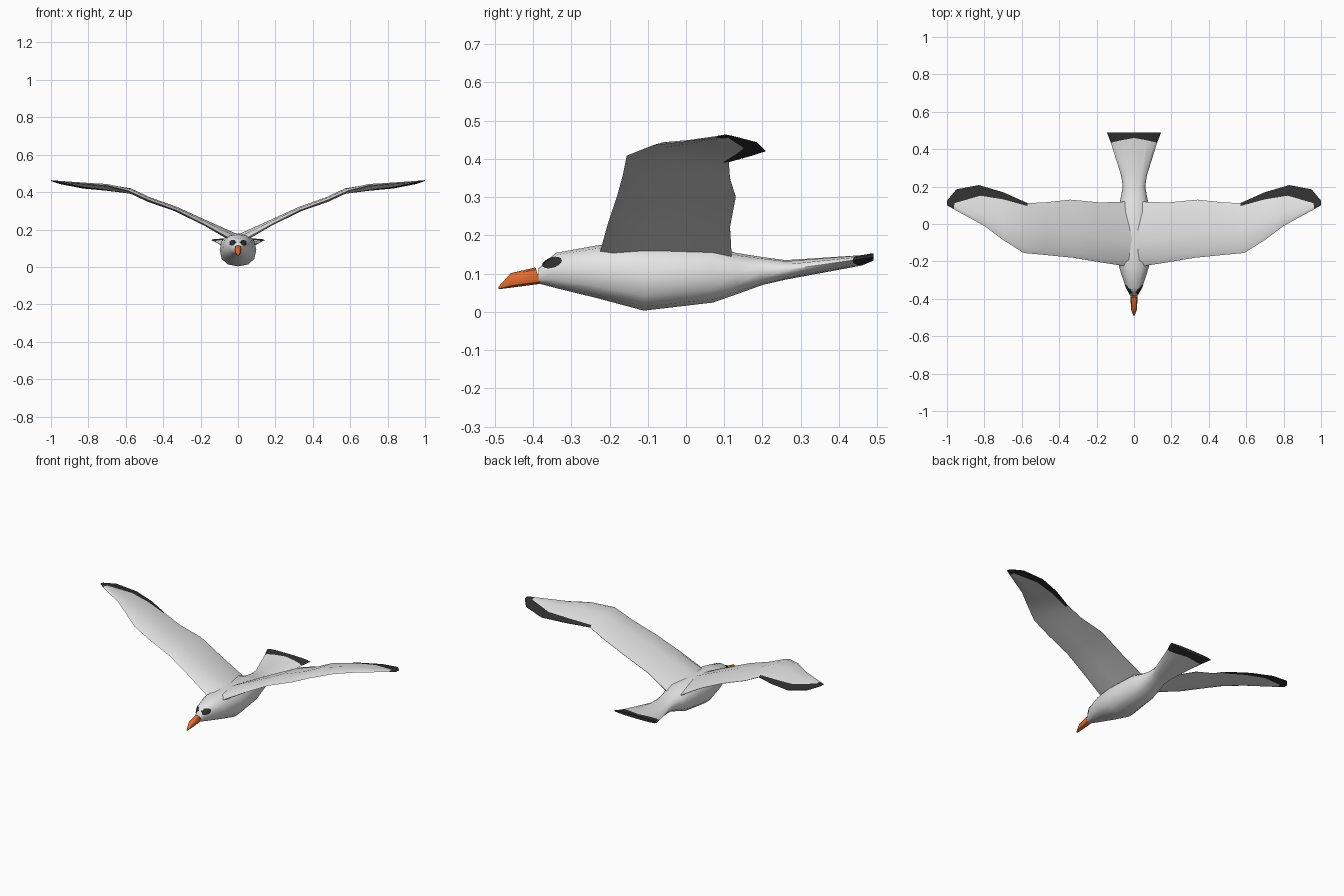
import bpy, bmesh, math
from mathutils import Vector
from mathutils.bvhtree import BVHTree

if "Cube" in bpy.data.objects:
    bpy.data.objects.remove(bpy.data.objects["Cube"])


def material(name, rgb):
    m = bpy.data.materials.new(name)
    m.diffuse_color = (*rgb, 1)
    m.use_nodes = True
    m.node_tree.nodes["Principled BSDF"].inputs["Base Color"].default_value = m.diffuse_color
    return m


WHITE = material("feather white", (0.78, 0.78, 0.78))
DARK = material("dark tips", (0.03, 0.03, 0.03))
ORANGE = material("beak orange", (0.75, 0.15, 0.03))


def finish(bm, name, mats, angle=50):
    bmesh.ops.recalc_face_normals(bm, faces=bm.faces)
    me = bpy.data.meshes.new(name)
    bm.to_mesh(me)
    bm.free()
    for m in mats:
        me.materials.append(m)
    ob = bpy.data.objects.new(name, me)
    bpy.context.collection.objects.link(ob)
    bpy.ops.object.select_all(action='DESELECT')
    ob.select_set(True)
    bpy.context.view_layer.objects.active = ob
    bpy.ops.object.shade_smooth_by_angle(angle=math.radians(angle))
    return ob


def loft(bm, rings, rule=lambda i, j: 0):
    """Skin closed rings of points; rule(segment, side) gives the material."""
    vs = [[bm.verts.new(p) for p in r] for r in rings]
    n = len(rings[0])
    for i in range(len(vs) - 1):
        for j in range(n):
            k = (j + 1) % n
            f = bm.faces.new((vs[i][j], vs[i][k], vs[i + 1][k], vs[i + 1][j]))
            f.material_index = rule(i, j)
    bm.faces.new(vs[0][::-1]).material_index = rule(0, 0)
    bm.faces.new(vs[-1]).material_index = rule(len(vs) - 2, 0)


def ring(y, hw, z0, z1, n=12, bow=0.0, power=0.85):
    pts = []
    for j in range(n):
        a = 2 * math.pi * j / n
        c, s = math.cos(a), math.sin(a)
        x = hw * math.copysign(abs(c) ** power, c)
        z = (z0 + z1) / 2 + (z1 - z0) / 2 * math.copysign(abs(s) ** power, s)
        pts.append((x, y + bow * (1 - abs(c)), z))
    return pts


# Body with head and fanned tail: y, half width, bottom, top, bow
BODY = [(-.385, .019, .074, .114, 0), (-.34, .044, .062, .154, 0), (-.23, .08, .035, .174, 0),
        (-.11, .098, .003, .18, 0), (.07, .086, .024, .176, 0), (.13, .073, .045, .154, 0),
        (.20, .06, .07, .143, 0), (.26, .069, .084, .135, 0), (.435, .124, .121, .148, .025),
        (.49, .145, .134, .153, 0)]
bm = bmesh.new()
loft(bm, [ring(y, w, a, b, bow=c) for y, w, a, b, c in BODY], lambda i, j: int(i == 8))
bmesh.ops.recalc_face_normals(bm, faces=bm.faces)
tree = BVHTree.FromBMesh(bm)
finish(bm, "body", [WHITE, DARK])

# Beak
bm = bmesh.new()
rings = [ring(-.387, .02, .073, .116, 8), ring(-.458, .015, .063, .101, 8), ring(-.49, .004, .059, .066, 8)]
rings[0] = [(x, y + (.095 - z) * .3, z) for x, y, z in rings[0]]
loft(bm, rings)
finish(bm, "beak", [ORANGE])

# Eyes: thin slanted ovals laid on the head surface
bm = bmesh.new()
for side in (1, -1):
    loops = []
    for r in (.05, .35, .7, 1):
        row = []
        for k in range(16):
            a = 2 * math.pi * k / 16
            u, v = .026 * r * math.cos(a), .014 * r * math.sin(a)
            y, z = -.35 + u, .128 + v + .2 * u
            hit, nor, _, _ = tree.ray_cast(Vector((side * .5, y, z)), Vector((-side, 0, 0)))
            p = hit + nor * .002 if hit else Vector((side * .02, y, z))
            row.append(bm.verts.new(p))
        loops.append(row)
    for a, b in zip(loops, loops[1:]):
        for k in range(16):
            q = (k + 1) % 16
            f = (a[k], a[q], b[q], b[k])
            bm.faces.new(f if side < 0 else f[::-1])
    bm.faces.new(loops[0] if side < 0 else loops[0][::-1])
finish(bm, "eyes", [DARK])

# Wings: leading edge, trailing edge, thickness, tilt in degrees, dark border fraction
WING = [((.03, -.228, .145), (.03, .12, .135), .045, 28, .85),
        ((.18, -.205, .228), (.18, .115, .222), .028, 28, .85),
        ((.33, -.18, .303), (.34, .13, .300), .022, 24, .85),
        ((.48, -.165, .358), (.48, .115, .348), .022, 22, .9),
        ((.59, -.155, .408), (.57, .112, .392), .022, 18, .94),
        ((.70, -.085, .436), (.70, .17, .408), .018, 6, .85),
        ((.80, -.01, .444), (.83, .208, .42), .014, 5, .74),
        ((.965, .08, .457), (.95, .185, .443), .008, 8, .3),
        ((1.0, .10, .461), (1.0, .125, .459), .004, 8, .3)]


def wing_ring(le, te, t, tilt, f, side):
    le, te = Vector(le), Vector(te)
    up = Vector((-math.sin(math.radians(tilt)), 0, math.cos(math.radians(tilt))))
    pts = []
    # chord fraction, half thickness share; camber lifts the middle
    mid = f * .5
    prof = [(0, 0), (.12 * f, .8), (mid, 1), (f, .45), (1, .08),
            (1, -.08), (f, -.45), (mid, -.9), (.12 * f, -.7)]
    for u, h in prof:
        camber = 4 * u * (1 - u) * t * .45
        p = le.lerp(te, u) + up * (h * t / 2 + camber)
        pts.append((p.x * side, p.y, p.z))
    return pts


def wing_paint(i, j):
    return int(i == 7 or (i >= 4 and j in (3, 4, 5)))


for side, label in ((1, "left"), (-1, "right")):
    bm = bmesh.new()
    loft(bm, [wing_ring(*s, side) for s in WING], wing_paint)
    for f in bm.faces:
        if len(f.verts) > 4 and abs(f.calc_center_median().x) < .1:
            f.material_index = 0
    finish(bm, label + "_wing", [WHITE, DARK], 60)
